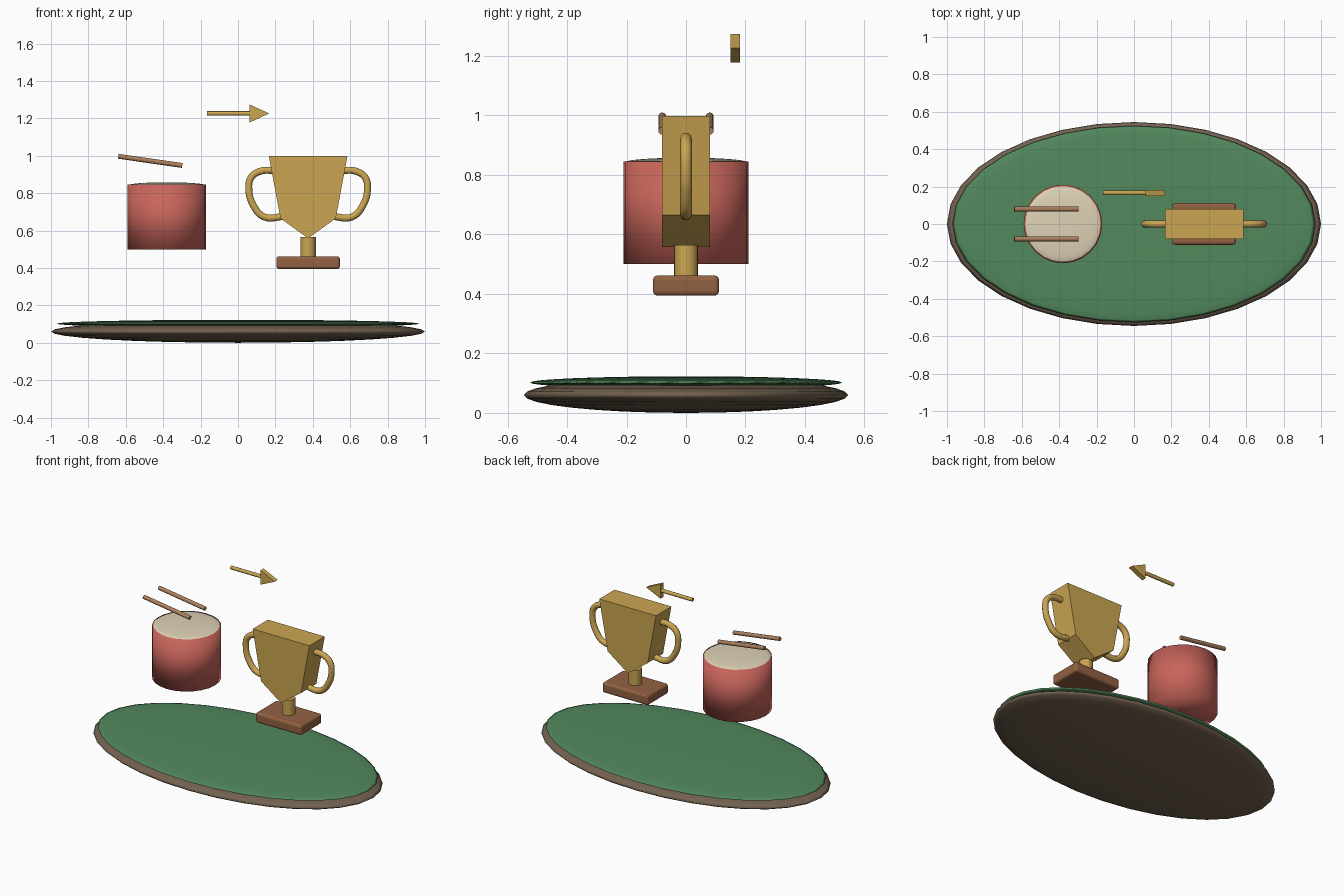
import bpy, bmesh, math
from mathutils import Vector

if "Cube" in bpy.data.objects:
    bpy.data.objects.remove(bpy.data.objects["Cube"])


def material(name, rgb):
    m = bpy.data.materials.new(name)
    m.diffuse_color = (*rgb, 1)
    m.use_nodes = True
    m.node_tree.nodes["Principled BSDF"].inputs["Base Color"].default_value = m.diffuse_color
    return m


GOLD = material("gold", (0.60, 0.38, 0.085))
RED = material("red", (0.58, 0.13, 0.105))
CREAM = material("cream", (0.74, 0.65, 0.47))
GREEN = material("green", (0.085, 0.25, 0.11))
EARTH = material("earth", (0.17, 0.12, 0.08))
WOOD = material("wood", (0.29, 0.12, 0.055))
STICK = material("stick", (0.42, 0.22, 0.11))


def finish(name, mat, smooth=None):
    ob = bpy.context.object
    ob.name = name
    ob.data.materials.append(mat)
    if smooth == "all":
        bpy.ops.object.shade_smooth()
    elif smooth:
        bpy.ops.object.shade_smooth_by_angle(angle=math.radians(smooth))
    return ob


def ellipsoid(name, loc, size, mat, segments=32, rings=16):
    bpy.ops.mesh.primitive_uv_sphere_add(segments=segments, ring_count=rings, radius=1, location=loc)
    bpy.context.object.scale = size
    bpy.ops.object.transform_apply(location=False, rotation=False, scale=True)
    return finish(name, mat, "all")


def rod(name, a, b, r, mat, sides=12):
    a, b = Vector(a), Vector(b)
    d = b - a
    bpy.ops.mesh.primitive_cylinder_add(vertices=sides, radius=r, depth=d.length, location=(a + b) / 2,
                                        rotation=d.to_track_quat('Z', 'Y').to_euler())
    return finish(name, mat, 40)


def prism(name, profile, y, half, mat):
    """Extrude an xz outline to both sides of y."""
    bm = bmesh.new()
    face = bm.faces.new([bm.verts.new((x, y - half, z)) for x, z in profile])
    ext = bmesh.ops.extrude_face_region(bm, geom=[face])
    moved = [v for v in ext["geom"] if isinstance(v, bmesh.types.BMVert)]
    bmesh.ops.translate(bm, verts=moved, vec=(0, 2 * half, 0))
    bmesh.ops.recalc_face_normals(bm, faces=bm.faces)
    me = bpy.data.meshes.new(name)
    bm.to_mesh(me)
    bm.free()
    ob = bpy.data.objects.new(name, me)
    me.materials.append(mat)
    bpy.context.collection.objects.link(ob)
    return ob


def tube(name, points, r, mat):
    cu = bpy.data.curves.new(name, 'CURVE')
    cu.dimensions = '3D'
    cu.bevel_depth = r
    cu.bevel_resolution = 3
    cu.resolution_u = 6
    cu.use_fill_caps = True
    sp = cu.splines.new('BEZIER')
    sp.bezier_points.add(len(points) - 1)
    for bp, p in zip(sp.bezier_points, points):
        bp.co = p
        bp.handle_left_type = bp.handle_right_type = 'AUTO'
    cu.materials.append(mat)
    ob = bpy.data.objects.new(name, cu)
    bpy.context.collection.objects.link(ob)
    return ob


# Oval ground: earth lens with a grass lens on top
ellipsoid("ground_earth", (0, 0, 0.06), (1, 0.545, 0.06), EARTH)
ellipsoid("ground_grass", (0, 0, 0.102), (0.97, 0.525, 0.021), GREEN)

# Drum, its skin and two sticks
DX = -0.38
bpy.ops.mesh.primitive_cylinder_add(vertices=24, radius=0.21, depth=0.345, location=(DX, 0, 0.6725))
finish("drum_body", RED, "all")
ellipsoid("drum_skin", (DX, 0, 0.842), (0.207, 0.207, 0.016), CREAM, 24, 12)
for side, tag in ((-1, "front"), (1, "back")):
    rod(f"drumstick_{tag}", (-0.64, side * 0.08, 0.997), (-0.298, side * 0.08, 0.948), 0.013, STICK)

# Trophy: plinth, stem, cup
TX = 0.375
bpy.ops.mesh.primitive_cube_add(size=1, location=(TX, 0, 0.428))
plinth = bpy.context.object
plinth.scale = (0.34, 0.222, 0.068)
bpy.ops.object.transform_apply(location=False, rotation=False, scale=True)
finish("trophy_plinth", WOOD)
bev = plinth.modifiers.new("bevel", 'BEVEL')
bev.width = 0.015
bev.segments = 3
rod("trophy_stem", (TX, 0, 0.45), (TX, 0, 0.565), 0.041, GOLD, 16)
prism("trophy_cup", [(TX - 0.21, 0.998), (TX + 0.21, 0.998), (TX + 0.148, 0.665),
                     (TX, 0.558), (TX - 0.148, 0.665)], 0, 0.081, GOLD)

# Trophy handles, mirrored about the cup centre
path = [(0.185, 0.922), (0.252, 0.918), (0.304, 0.885), (0.317, 0.82),
        (0.293, 0.735), (0.235, 0.673), (0.13, 0.675)]
for side, tag in ((-1, "left"), (1, "right")):
    tube(f"trophy_handle_{tag}", [(TX + side * x, 0, z) for x, z in path], 0.0195, GOLD)

# Arrow: shaft and flat triangular head
AY, AZ = 0.166, 1.226
rod("arrow_shaft", (-0.167, AY, AZ), (0.07, AY, AZ), 0.012, GOLD)
prism("arrow_head", [(0.062, AZ - 0.048), (0.167, AZ), (0.062, AZ + 0.048)], AY, 0.016, GOLD)
